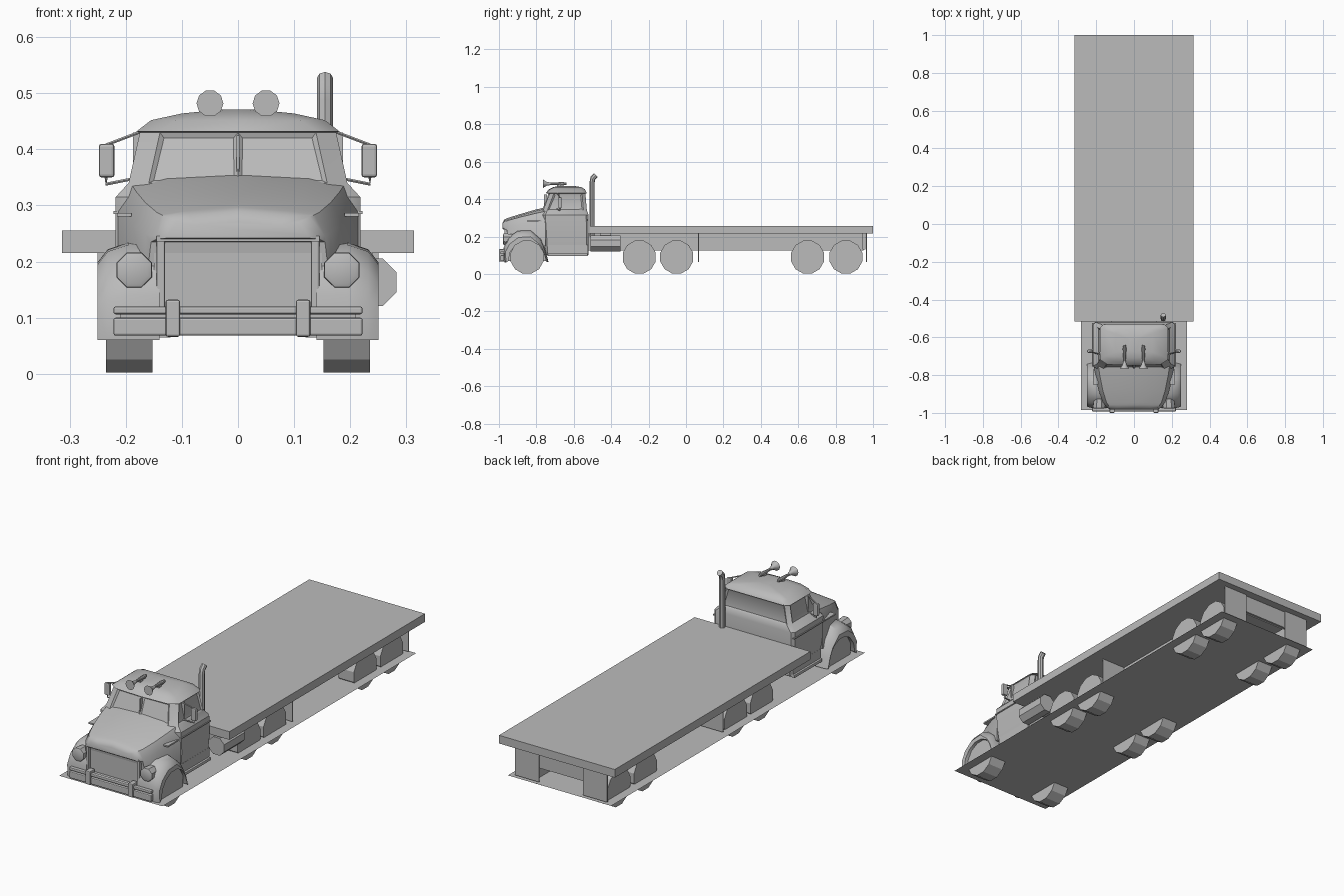
import bpy, bmesh, math
from mathutils import Vector

if "Cube" in bpy.data.objects:
    bpy.data.objects.remove(bpy.data.objects["Cube"], do_unlink=True)

grey = bpy.data.materials.new("plain grey")
grey.use_nodes = True
grey.diffuse_color = (0.5, 0.5, 0.5, 1)
grey.node_tree.nodes["Principled BSDF"].inputs["Base Color"].default_value = (0.5, 0.5, 0.5, 1)


def finish(name, bm, bevel=0, smooth=False, segments=2):
    bmesh.ops.recalc_face_normals(bm, faces=bm.faces[:])
    mesh = bpy.data.meshes.new(name)
    bm.to_mesh(mesh)
    bm.free()
    ob = bpy.data.objects.new(name, mesh)
    bpy.context.collection.objects.link(ob)
    mesh.materials.append(grey)
    if bevel:
        mod = ob.modifiers.new("bevel", "BEVEL")
        mod.width, mod.segments = bevel, segments
    if smooth:
        bpy.ops.object.select_all(action="DESELECT")
        ob.select_set(True)
        bpy.context.view_layer.objects.active = ob
        bpy.ops.object.shade_smooth_by_angle(angle=math.radians(35))
    return ob


def box(name, x, y, z, bevel=0):
    bm = bmesh.new()
    bmesh.ops.create_cube(bm, size=1)
    for v in bm.verts:
        v.co = [(a + b) / 2 + c * (b - a) for (a, b), c in zip((x, y, z), v.co)]
    return finish(name, bm, bevel)


def loft(bm, rings, closed=True, caps=True):
    rows = [[bm.verts.new(p) for p in ring] for ring in rings]
    n = len(rows[0])
    for a, b in zip(rows, rows[1:]):
        for i in range(n if closed else n - 1):
            j = (i + 1) % n
            bm.faces.new((a[i], a[j], b[j], b[i]))
    if caps:
        bm.faces.new(rows[0])
        bm.faces.new(rows[-1])


def tube(name, path, radii, sides=8, smooth=True, phase=0.0):
    """Round section carried along a path lying roughly in one plane."""
    pts = [Vector(p) for p in path]
    rings = []
    for i, p in enumerate(pts):
        d = (pts[min(i + 1, len(pts) - 1)] - pts[max(i - 1, 0)]).normalized()
        u = Vector((1, 0, 0)) if abs(d.x) < 0.8 else Vector((0, 1, 0))
        v = d.cross(u).normalized()
        u = v.cross(d)
        angles = [2 * math.pi * (k + phase) / sides for k in range(sides)]
        rings.append([p + radii[i] * (u * math.cos(a) + v * math.sin(a)) for a in angles])
    bm = bmesh.new()
    loft(bm, rings)
    return finish(name, bm, smooth=smooth)


def span(side, a, b):
    return tuple(sorted((side * a, side * b)))


SIDES = (("left", 1), ("right", -1))

# Flat deck, chassis and thin under-sheet
box("flat_deck", (-0.314, 0.314), (-0.515, 1.0), (0.215, 0.255))
box("chassis", (-0.12, 0.12), (-0.74, 0.95), (0.125, 0.215))
bm = bmesh.new()
bm.faces.new([bm.verts.new((x, y, 0.06)) for x, y in
              ((-0.28, -0.985), (0.28, -0.985), (0.28, 0.98), (-0.28, 0.98))])
finish("under_sheet", bm)

# Wheels and mud flaps
for label, s in SIDES:
    for i, y in enumerate((-0.85, -0.25, -0.05, 0.65, 0.855)):
        tube(f"wheel_{label}_{i + 1}", [(s * 0.152, y, 0.09), (s * 0.235, y, 0.09)],
             [0.091] * 2, sides=12, smooth=False, phase=0.5)
    for place, y in (("middle", 0.065), ("rear", 0.963)):
        box(f"mud_flap_{place}_{label}", span(s, 0.12, 0.25), (y, y + 0.005), (0.065, 0.215))

# Cab: stacked rings with clipped corners, window faces set in
def cab_ring(z, hx, yf, yb, c):
    half = [(0, yf), (hx - 2 * c, yf + c * 0.3), (hx, yf + c * 1.6), (hx, yb - c), (hx - c, yb)]
    return [(x, y, z) for x, y in half] + [(-x, y, z) for x, y in half[:0:-1]]

bm = bmesh.new()
loft(bm, [cab_ring(*r) for r in (
    (0.10, 0.205, -0.755, -0.52, 0.01), (0.215, 0.218, -0.765, -0.52, 0.012),
    (0.315, 0.218, -0.775, -0.52, 0.014), (0.34, 0.195, -0.77, -0.53, 0.018),
    (0.43, 0.175, -0.735, -0.538, 0.018), (0.432, 0.181, -0.75, -0.53, 0.02),
    (0.452, 0.155, -0.735, -0.54, 0.022), (0.464, 0.10, -0.71, -0.56, 0.02),
    (0.471, 0.03, -0.68, -0.60, 0.008))])
bmesh.ops.recalc_face_normals(bm, faces=bm.faces[:])
panes = [f for f in bm.faces if 0.375 < f.calc_center_median().z < 0.395 and f.calc_area() > 0.006]
bmesh.ops.inset_individual(bm, faces=panes, thickness=0.011, depth=-0.006)
finish("cab", bm, smooth=True)

# Bonnet: arched sections from the scuttle to the rounded nose
def arch(y, w, top, shoulder, low):
    half = [(w, low), (w, shoulder), (0.88 * w, (top + shoulder) / 2 + 0.012),
            (0.6 * w, top - 0.007), (0, top)]
    return [(x, y, z) for x, z in half] + [(-x, y, z) for x, z in half[-2::-1]]

bm = bmesh.new()
loft(bm, [arch(*r) for r in (
    (-0.75, 0.214, 0.356, 0.29, 0.15), (-0.80, 0.206, 0.345, 0.28, 0.15),
    (-0.88, 0.188, 0.322, 0.265, 0.15), (-0.945, 0.165, 0.302, 0.25, 0.15),
    (-0.958, 0.155, 0.297, 0.246, 0.235), (-0.972, 0.145, 0.29, 0.246, 0.24),
    (-0.982, 0.125, 0.272, 0.246, 0.242))])
finish("bonnet", bm, smooth=True)
box("radiator_body", (-0.15, 0.15), (-0.955, -0.75), (0.08, 0.246))
for label, s in SIDES:
    box(f"grille_edge_{label}", span(s, 0.13, 0.145), (-0.97, -0.95), (0.08, 0.246), 0.003)
box("grille_lip", (-0.145, 0.145), (-0.975, -0.95), (0.236, 0.246))
box("windscreen_bar", (-0.003, 0.003), (-0.76, -0.742), (0.35, 0.425))

# Front wings: arched shell over each front wheel, lower towards the outside
OUTER = ((-0.97, 0.06), (-0.975, 0.14), (-0.95, 0.195), (-0.90, 0.23),
         (-0.83, 0.234), (-0.775, 0.19), (-0.75, 0.12), (-0.735, 0.065))
for label, s in SIDES:
    rings = []
    for x, drop, shrink in ((0.14, 0, 1), (0.195, 0, 1), (0.232, 0.012, 0.98), (0.25, 0.035, 0.93)):
        outer = [(s * x, -0.85 + (y + 0.85) * shrink, z - drop * min(1, (z - 0.06) / 0.12))
                 for y, z in OUTER]
        inner = [(s * x, -0.85 + 0.1 * math.cos(a), 0.07 + 0.108 * math.sin(a))
                 for a in (math.pi * k / 7 for k in range(8))]
        rings.append(outer + inner)
    bm = bmesh.new()
    loft(bm, rings)
    finish(f"front_wing_{label}", bm, smooth=True)
    # Inner wheel well wall
    box(f"wheel_well_{label}", span(s, 0.135, 0.145), (-0.95, -0.75), (0.07, 0.2))
    # Headlamp
    tube(f"headlamp_{label}", [(s * 0.185, y, 0.185) for y in (-0.90, -0.965, -0.975, -0.978)],
         [0.026, 0.034, 0.033, 0.026], sides=8, phase=0.5)
    # Step below the door
    box(f"step_{label}", span(s, 0.10, 0.222), (-0.74, -0.525), (0.095, 0.11), 0.003)
    box(f"step_riser_{label}", span(s, 0.10, 0.212), (-0.74, -0.525), (0.11, 0.155))
    # Door trim, handle and bonnet side vent
    box(f"belt_trim_{label}", span(s, 0.21, 0.222), (-0.755, -0.525), (0.285, 0.29))
    box(f"bonnet_trim_{label}", span(s, 0.19, 0.216), (-0.85, -0.77), (0.28, 0.287))
    box(f"window_post_{label}", span(s, 0.17, 0.187), (-0.683, -0.677), (0.345, 0.43))
    # Mirror with two arms
    box(f"mirror_{label}", span(s, 0.22, 0.248), (-0.682, -0.665), (0.35, 0.41), 0.005)
    tube(f"mirror_arm_upper_{label}", [(s * 0.172, -0.69, 0.432), (s * 0.235, -0.674, 0.408)],
         [0.003] * 2, sides=6)
    tube(f"mirror_arm_lower_{label}", [(s * 0.185, -0.69, 0.348), (s * 0.235, -0.674, 0.338),
                                       (s * 0.235, -0.674, 0.352)], [0.003] * 3, sides=6)
    # Roof horn: flared trumpet on a foot
    tube(f"horn_{label}", [(s * 0.05, y, 0.482) for y in (-0.64, -0.66, -0.72, -0.745, -0.765)],
         [0.006, 0.01, 0.006, 0.011, 0.024], sides=10)
    box(f"horn_foot_{label}", span(s, 0.045, 0.055), (-0.69, -0.67), (0.455, 0.48))
    # Bumper upright
    box(f"bumper_post_{label}", span(s, 0.103, 0.129), (-1.0, -0.96), (0.066, 0.132), 0.004)

# Bumper: two bars
for name, low, high in (("lower", 0.068, 0.1), ("upper", 0.106, 0.12)):
    box(f"bumper_{name}_bar", (-0.222, 0.222), (-0.992, -0.972), (low, high), 0.004)
box("bumper_backing", (-0.21, 0.21), (-0.975, -0.955), (0.075, 0.115))

# Exhaust stack with swept tip, and fuel tank
tube("exhaust_stack", [(0.155, y, z) for y, z in
                       ((-0.502, 0.2), (-0.502, 0.49), (-0.498, 0.512), (-0.482, 0.528))],
     [0.014] * 4, sides=8)
tube("fuel_tank", [(0.24, y, 0.163) for y in (-0.51, -0.35)], [0.046] * 2, sides=8, phase=0.5)
box("tank_bracket", (0.10, 0.24), (-0.46, -0.40), (0.16, 0.215))

# Tail crossmember
box("tail_crossmember", (-0.13, 0.13), (0.945, 0.96), (0.13, 0.215))
